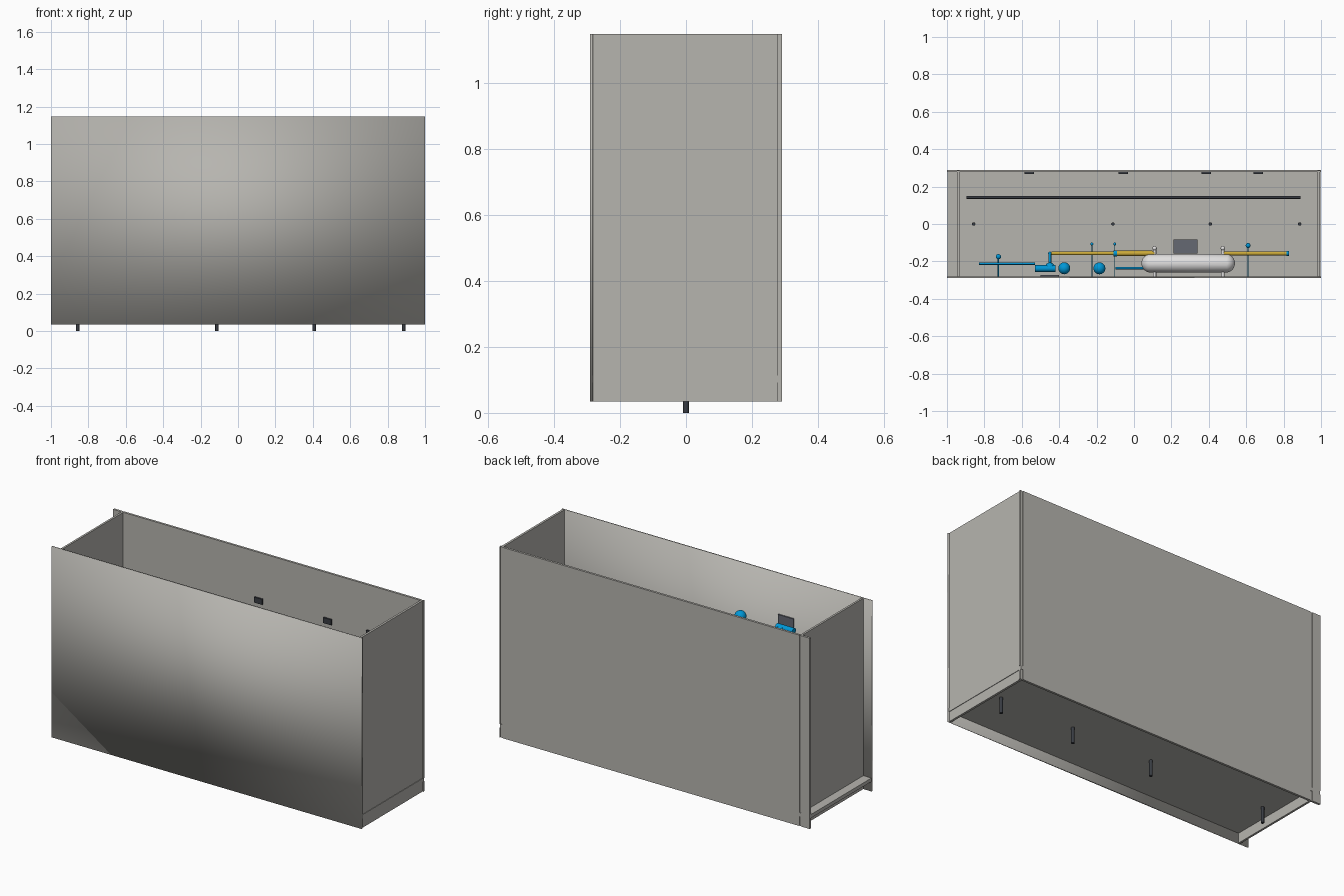
import bpy
import bmesh
from mathutils import Vector

old = bpy.data.objects.get("Cube")
if old:
    bpy.data.objects.remove(old, do_unlink=True)


def material(name, rgb):
    m = bpy.data.materials.new(name)
    m.use_nodes = True
    m.diffuse_color = (*rgb, 1)
    m.node_tree.nodes["Principled BSDF"].inputs["Base Color"].default_value = (*rgb, 1)
    return m


GREY = material("warm grey panel", (0.47, 0.46, 0.43))
DARK = material("dark steel", (0.04, 0.045, 0.055))
SLATE = material("slate grey", (0.13, 0.14, 0.17))
BLUE = material("water blue", (0.0, 0.31, 0.68))
YELLOW = material("pipe yellow", (0.6, 0.4, 0.04))
WHITE = material("tank white", (0.75, 0.74, 0.74))


def finish(name, bm, mat, smooth=False):
    mesh = bpy.data.meshes.new(name)
    bm.to_mesh(mesh)
    bm.free()
    mesh.materials.append(mat)
    for p in mesh.polygons:
        p.use_smooth = smooth
    obj = bpy.data.objects.new(name, mesh)
    bpy.context.collection.objects.link(obj)
    return obj


def box(name, xs, ys, zs, mat, smooth=False):
    bm = bmesh.new()
    bmesh.ops.create_cube(bm, size=1)
    for v in bm.verts:
        v.co = [(r[0] + r[1]) / 2 + c * (r[1] - r[0]) for r, c in zip((xs, ys, zs), v.co)]
    return finish(name, bm, mat, smooth)


def rod(name, a, b, radius, mat, sides=16):
    a, b = Vector(a), Vector(b)
    bm = bmesh.new()
    bmesh.ops.create_cone(bm, cap_ends=True, segments=sides, radius1=radius,
                          radius2=radius, depth=(b - a).length)
    turn = (b - a).to_track_quat('Z', 'Y')
    for v in bm.verts:
        v.co = turn @ v.co + (a + b) / 2
    obj = finish(name, bm, mat)
    for p in obj.data.polygons:
        p.use_smooth = len(p.vertices) == 4
    for e in obj.data.edges:
        e.use_edge_sharp = False
    return obj


def ball(name, centre, radius, mat, stretch=0):
    # a stretch along x turns the ball into a capsule
    bm = bmesh.new()
    bmesh.ops.create_uvsphere(bm, u_segments=24, v_segments=16, radius=radius)
    for v in bm.verts:
        if abs(v.co.x) > 1e-5:
            v.co.x += stretch if v.co.x > 0 else -stretch
        v.co += Vector(centre)
    return finish(name, bm, mat, True)


# Cabinet shell
TOP, FLOOR_TOP, FLOOR_LOW, BASE = 1.147, 0.113, 0.092, 0.035
FRONT, BACK = -0.282, 0.277
box("front_panel", (-1, 1), (-0.29, FRONT), (BASE, TOP), GREY, smooth=True)
box("floor_panel", (-0.998, 0.998), (FRONT, 0.29), (FLOOR_LOW, FLOOR_TOP), GREY)
for label, zs in (("wall", (FLOOR_TOP, TOP)), ("skirt", (BASE, FLOOR_LOW))):
    box("left_" + label, (0.982, 0.995), (FRONT, 0.286), zs, GREY)
    box("right_" + label, (-0.946, -0.934), (FRONT, 0.286), zs, GREY)
    box("back_" + label, (-0.934, 0.982), (BACK, 0.29), zs, GREY)
    box("back_left_edge_" + label, (0.995, 1), (BACK, 0.29), zs, GREY)
    box("back_right_edge_" + label, (-1, -0.946), (BACK, 0.29), zs, GREY)

# Feet, rail and wall clips
for i, x in enumerate((-0.857, -0.113, 0.408, 0.886)):
    rod(f"foot_{i + 1}", (x, 0, 0), (x, 0, 0.122), 0.009, DARK)
rod("long_rail", (-0.895, 0.142, 0.16), (0.89, 0.142, 0.16), 0.007, DARK)
for i, (x, z) in enumerate(((-0.56, 0.78), (-0.058, 0.868), (0.387, 0.868), (0.665, 0.868))):
    box(f"wall_clip_{i + 1}", (x - 0.026, x + 0.026), (0.268, BACK),
        (z - 0.016, z + 0.016), DARK)

# Tank with straps and control box
ball("tank", (0.29, -0.21, 0.6), 0.05, WHITE, stretch=0.2)
for side, x in (("right", 0.11), ("left", 0.475)):
    rod(side + "_tank_strap", (x, FRONT, 0.6), (x, -0.13, 0.6), 0.009, WHITE)
    ball(side + "_tank_knob", (x, -0.13, 0.6), 0.012, WHITE)
box("control_box", (0.21, 0.34), (-0.158, -0.083), (0.54, 0.66), SLATE)

# Yellow pipes
rod("long_yellow_pipe", (-0.44, -0.157, 0.6), (0.11, -0.157, 0.6), 0.01, YELLOW)
rod("yellow_sleeve", (-0.1, -0.157, 0.6), (0.1, -0.157, 0.6), 0.014, YELLOW)
rod("short_yellow_pipe", (0.48, -0.157, 0.6), (0.82, -0.157, 0.6), 0.011, YELLOW)

# Blue plumbing
rod("yellow_pipe_cap", (0.815, -0.157, 0.6), (0.83, -0.157, 0.6), 0.013, BLUE)
rod("pipe_collar", (-0.11, -0.157, 0.6), (-0.09, -0.157, 0.6), 0.016, BLUE)
rod("elbow_riser", (-0.45, -0.157, 0.6), (-0.45, -0.157, 0.84), 0.008, BLUE)
rod("elbow_arm", (-0.45, -0.157, 0.84), (-0.45, -0.24, 0.84), 0.008, BLUE)
ball("elbow_joint", (-0.45, -0.157, 0.84), 0.009, BLUE)
rod("valve_body", (-0.53, -0.238, 0.86), (-0.42, -0.238, 0.86), 0.018, BLUE)
ball("valve_bulb", (-0.45, -0.232, 0.85), 0.026, BLUE)
rod("side_pipe", (-0.83, -0.212, 0.8), (-0.53, -0.212, 0.8), 0.006, BLUE)
rod("tank_feed", (-0.1, -0.236, 0.6), (0.06, -0.236, 0.6), 0.006, BLUE)
ball("upper_float", (-0.185, -0.237, 0.857), 0.032, BLUE)
ball("lower_float", (-0.373, -0.237, 0.78), 0.032, BLUE)
box("valve_plate", (-0.5, -0.4), (FRONT, -0.274), (0.84, 0.91), SLATE)
for i, (x, y, r) in enumerate(((-0.725, -0.175, 0.014), (-0.225, -0.107, 0.008),
                               (-0.103, -0.107, 0.008), (0.61, -0.115, 0.013))):
    rod(f"tap_stem_{i + 1}", (x, FRONT, 0.5), (x, y, 0.5), r / 4, BLUE)
    ball(f"tap_{i + 1}", (x, y, 0.5), r, BLUE)
